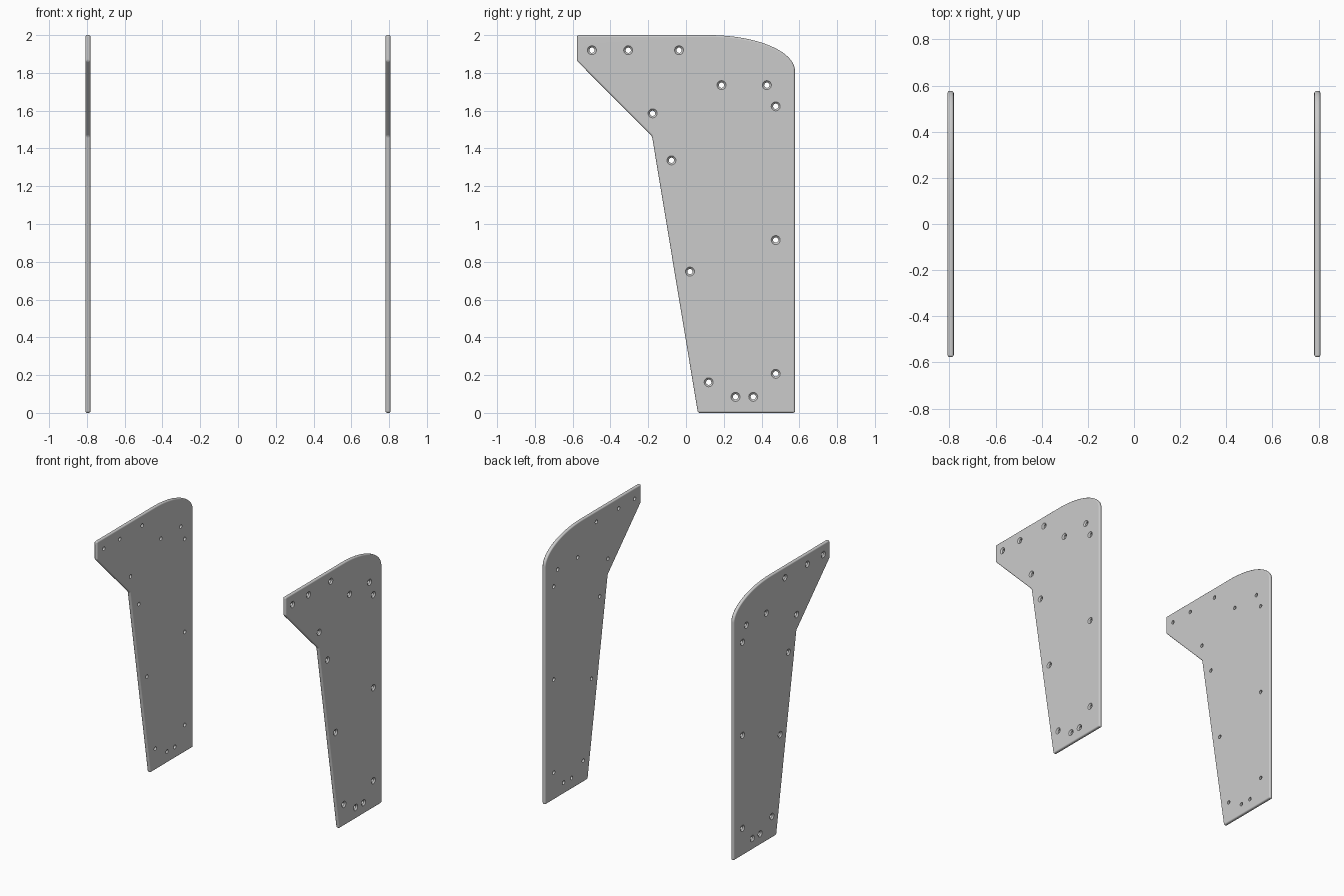
import bpy, bmesh, math

if "Cube" in bpy.data.objects:
    bpy.data.objects.remove(bpy.data.objects["Cube"])

OUTER, THICK = 0.808, 0.027
INNER = OUTER - THICK

# Side profile (y, z): straight edges, then a quarter-ellipse at the top rear
PROFILE = [(0.12, 2.0), (-0.577, 2.0), (-0.577, 1.863), (-0.18, 1.465),
           (0.063, 0.0), (0.577, 0.0)]
N = 20
PROFILE += [(0.12 + 0.457 * math.cos(t), 1.81 + 0.19 * math.sin(t))
            for t in (math.pi / 2 * i / N for i in range(N))]

# Screw hole centres (y, z)
HOLES = [(-0.498, 1.92), (-0.306, 1.92), (-0.037, 1.92), (0.188, 1.735),
         (0.428, 1.735), (0.475, 1.623), (-0.177, 1.586), (-0.077, 1.337),
         (0.475, 0.915), (0.021, 0.748), (0.475, 0.207), (0.12, 0.162),
         (0.262, 0.085), (0.356, 0.085)]
# Countersunk cutter section (x, radius)
SECTION = [(INNER - 0.02, 0.014), (OUTER - 0.010, 0.014), (OUTER + 0.004, 0.028)]


def make_object(name, bm):
    bmesh.ops.recalc_face_normals(bm, faces=bm.faces)
    mesh = bpy.data.meshes.new(name)
    bm.to_mesh(mesh)
    bm.free()
    ob = bpy.data.objects.new(name, mesh)
    bpy.context.collection.objects.link(ob)
    return ob


def bridge(bm, a, b):
    n = len(a)
    for i in range(n):
        j = (i + 1) % n
        bm.faces.new((a[i], a[j], b[j], b[i]))


def loft(bm, rings):
    loops = [[bm.verts.new(p) for p in ring] for ring in rings]
    for a, b in zip(loops, loops[1:]):
        bridge(bm, a, b)
    bm.faces.new(loops[0])
    bm.faces.new(loops[-1])


def side_panel(name, side):
    # Flat board with rounded rim
    bm = bmesh.new()
    loft(bm, [[(side * x, y, z) for y, z in PROFILE] for x in (INNER, OUTER)])
    panel = make_object(name, bm)
    bev = panel.modifiers.new("rounded_rim", 'BEVEL')
    bev.width, bev.segments = 0.010, 3
    bev.limit_method, bev.angle_limit = 'ANGLE', math.radians(30)

    # Countersunk screw holes
    bm = bmesh.new()
    for y, z in HOLES:
        loft(bm, [[(side * x, y + r * math.cos(k * math.pi / 12),
                    z + r * math.sin(k * math.pi / 12)) for k in range(24)]
                  for x, r in SECTION])
    cutter = make_object(name + "_hole_cutter", bm)
    cutter.hide_render = True
    cut = panel.modifiers.new("screw_holes", 'BOOLEAN')
    cut.operation, cut.solver, cut.object = 'DIFFERENCE', 'EXACT', cutter

    # Apply, remove the cutter and shade
    bpy.ops.object.select_all(action='DESELECT')
    panel.select_set(True)
    bpy.context.view_layer.objects.active = panel
    for mod in list(panel.modifiers):
        bpy.ops.object.modifier_apply(modifier=mod.name)
    bpy.data.objects.remove(cutter)
    bpy.ops.object.shade_smooth_by_angle(angle=math.radians(32))
    wn = panel.modifiers.new("flat_faces", 'WEIGHTED_NORMAL')
    wn.keep_sharp = True


side_panel("left_side_panel", -1)
side_panel("right_side_panel", 1)
